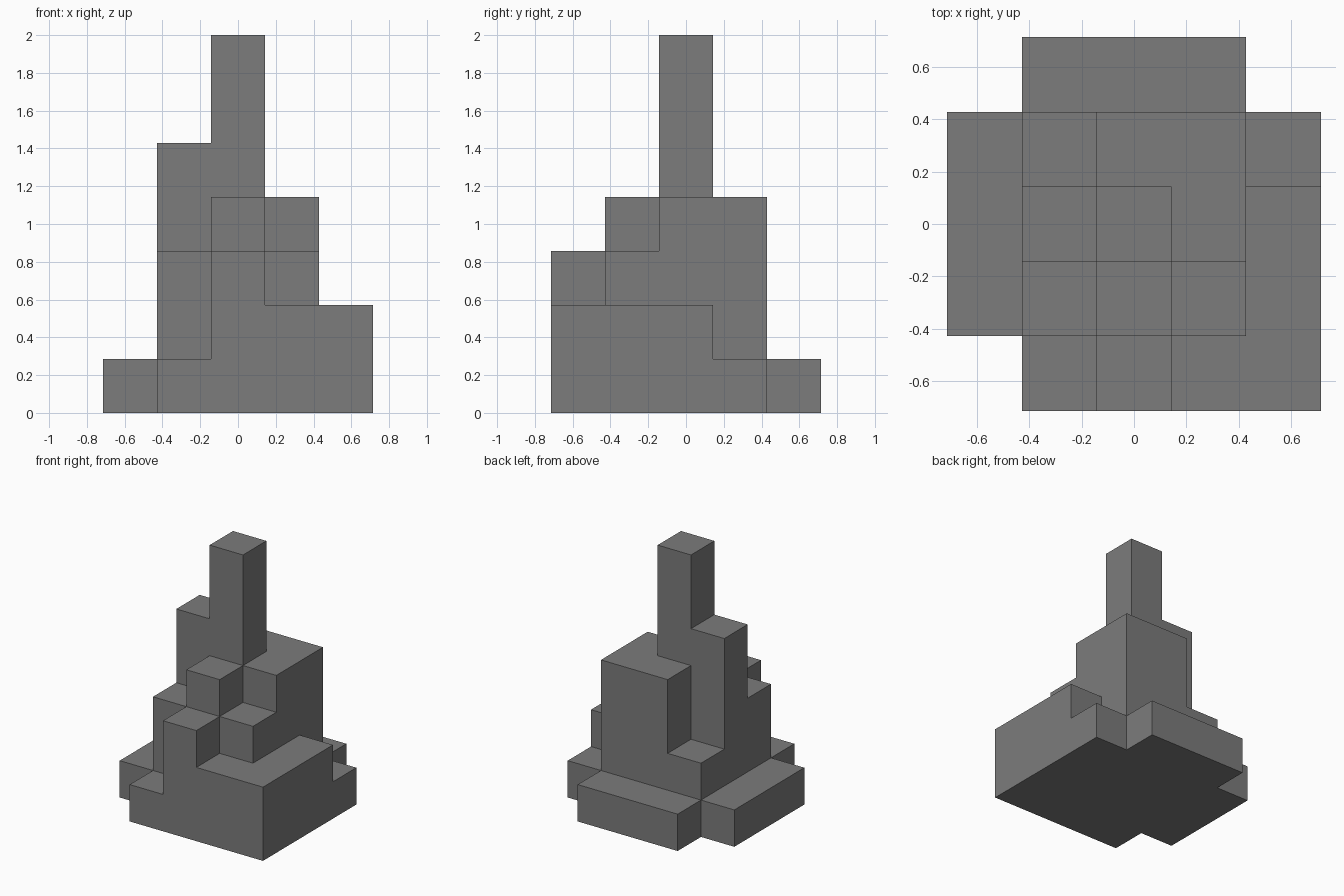
import bpy
import bmesh
import math
from mathutils import Vector

if "Cube" in bpy.data.objects:
    bpy.data.objects.remove(bpy.data.objects["Cube"])

U = 2 / 7  # edge length of one block

# Stack heights in blocks: rows run front to back, columns left to right
HEIGHTS = [
    [0, 1, 3, 2, 2],
    [1, 3, 4, 3, 2],
    [1, 5, 7, 4, 2],
    [1, 2, 4, 4, 1],
    [0, 1, 1, 1, 0],
]


def filled(x, y, z):
    return 0 <= x < 5 and 0 <= y < 5 and 0 <= z < HEIGHTS[y][x]


# Single plain stone colour
stone = bpy.data.materials.new("grey stone")
stone.diffuse_color = (0.2, 0.2, 0.2, 1)
stone.use_nodes = True
stone.node_tree.nodes["Principled BSDF"].inputs["Base Color"].default_value = stone.diffuse_color

# Stepped tower: keep only the outer faces of the block stacks
bm = bmesh.new()
axes = [Vector(a) for a in ((1, 0, 0), (0, 1, 0), (0, 0, 1))]
for y, row in enumerate(HEIGHTS):
    for x, height in enumerate(row):
        for z in range(height):
            centre = Vector((x - 2, y - 2, z + 0.5))
            for i in range(3):
                for sign in (-1, 1):
                    n = axes[i] * sign
                    if filled(x + int(n.x), y + int(n.y), z + int(n.z)):
                        continue
                    a, b = axes[(i + 1) % 3] * sign, axes[(i + 2) % 3]
                    corners = (-a - b, a - b, a + b, b - a)
                    bm.faces.new([bm.verts.new((centre + (n + c) / 2) * U)
                                  for c in corners])

# Weld the blocks and merge coplanar faces into clean flat walls
bmesh.ops.remove_doubles(bm, verts=bm.verts, dist=0.001)
bmesh.ops.dissolve_limit(bm, angle_limit=math.radians(1),
                         verts=bm.verts, edges=bm.edges)

mesh = bpy.data.meshes.new("stepped_tower")
bm.to_mesh(mesh)
bm.free()
mesh.materials.append(stone)
bpy.context.collection.objects.link(bpy.data.objects.new("stepped_tower", mesh))
